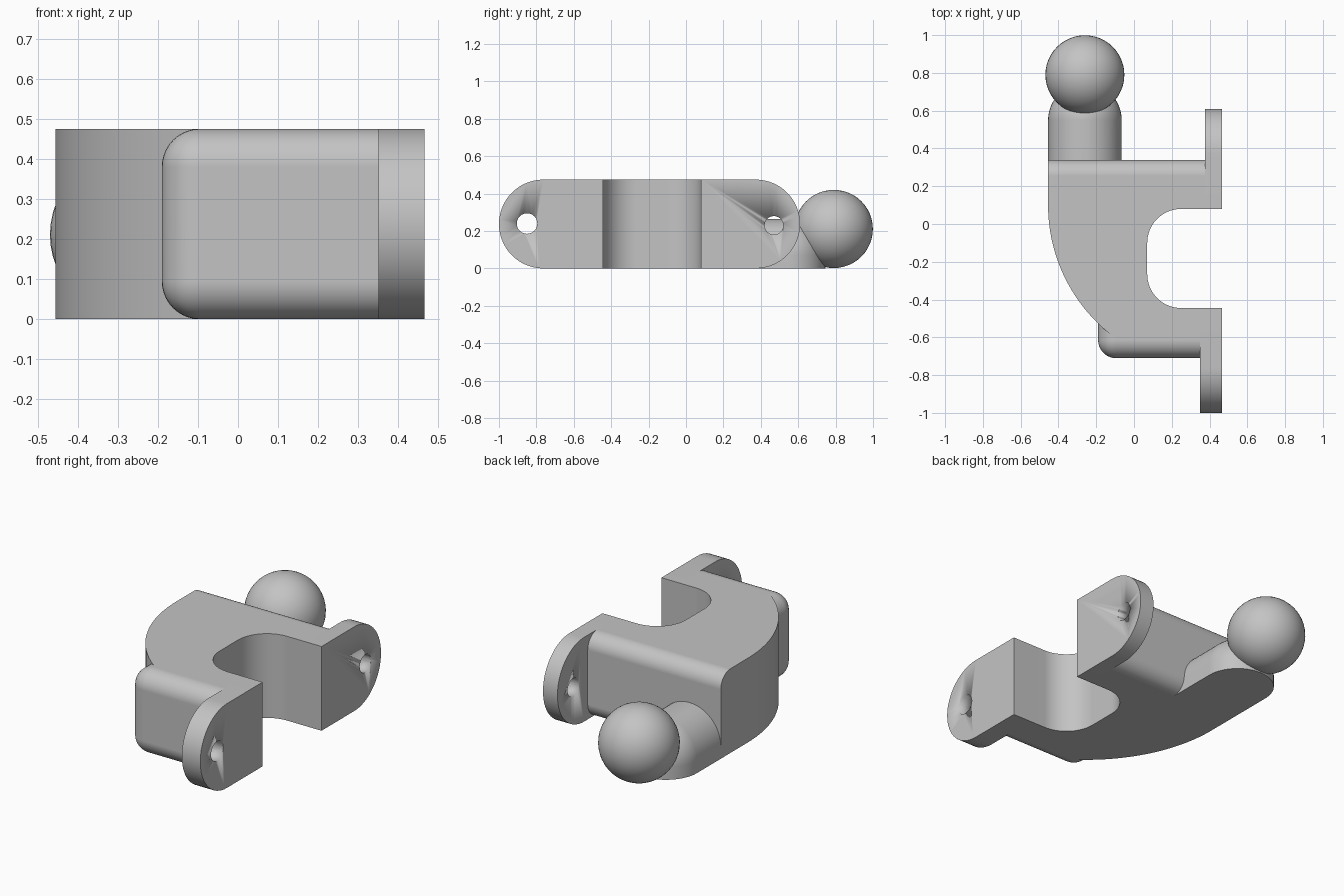
import bpy, bmesh, math
from mathutils import Vector, Matrix

if "Cube" in bpy.data.objects:
    bpy.data.objects.remove(bpy.data.objects["Cube"])

HEIGHT = 0.475

grey = bpy.data.materials.new("plain_grey")
grey.use_nodes = True
grey.diffuse_color = (0.55, 0.55, 0.55, 1)
grey.node_tree.nodes["Principled BSDF"].inputs["Base Color"].default_value = (0.55, 0.55, 0.55, 1)


def finish(name, bm, weighted=True):
    """Turn a bmesh into a named, smooth shaded object."""
    bmesh.ops.recalc_face_normals(bm, faces=bm.faces)
    mesh = bpy.data.meshes.new(name)
    bm.to_mesh(mesh)
    bm.free()
    mesh.materials.append(grey)
    obj = bpy.data.objects.new(name, mesh)
    bpy.context.collection.objects.link(obj)
    bpy.ops.object.select_all(action='DESELECT')
    obj.select_set(True)
    bpy.context.view_layer.objects.active = obj
    bpy.ops.object.shade_smooth_by_angle(angle=math.radians(35))
    if weighted:
        mod = obj.modifiers.new("even_shading", 'WEIGHTED_NORMAL')
        mod.keep_sharp = True
    return obj


def arc(cx, cy, r, start, end, steps=16):
    """Points along an arc, angles in degrees."""
    angles = [math.radians(start + (end - start) * i / steps) for i in range(steps + 1)]
    return [(cx + r * math.cos(a), cy + r * math.sin(a)) for a in angles]


def prism(points, direction):
    """Extrude a closed outline of 3D points."""
    bm = bmesh.new()
    face = bm.faces.new([bm.verts.new(p) for p in points])
    new = bmesh.ops.extrude_face_region(bm, geom=[face])["geom"]
    bmesh.ops.translate(bm, vec=direction, verts=[v for v in new if isinstance(v, bmesh.types.BMVert)])
    return bm


def round_edges(bm, rule, radius):
    """Fillet every edge whose two ends satisfy the rule."""
    edges = [e for e in bm.edges if rule(e.verts[0].co, e.verts[1].co)]
    bmesh.ops.bevel(bm, geom=edges, offset=radius, segments=10, profile=0.5, affect='EDGES')


# Curved bracket body with a rounded cutout on its left side
outline = [(0.375, 0.34), (-0.455, 0.34)]
outline += arc(0.419, 0.1, 0.874, 180, 234.3, 28)
outline += [(0.35, -0.61), (0.35, -0.445)]
outline += arc(0.25, -0.265, 0.18, 270, 180)
outline += arc(0.25, -0.10, 0.18, 180, 90)
outline += [(0.375, 0.08)]
bm = prism([(x, y, 0) for x, y in outline], (0, 0, HEIGHT))
round_edges(bm, lambda a, b: min(a.y, b.y) > 0.33 and abs(a.z - b.z) < 0.01, 0.085)
finish("bracket_body", bm)

# Rounded front block
bm = bmesh.new()
bmesh.ops.create_cube(bm, size=1, matrix=Matrix.Translation((0.08, -0.585, HEIGHT / 2))
                      @ Matrix.Diagonal((0.54, 0.25, HEIGHT, 1)))
round_edges(bm, lambda a, b: max(a.x, b.x) < -0.1 and max(a.y, b.y) < -0.5
            or max(a.x, b.x) < -0.1 and abs(a.z - b.z) < 0.01 and abs(a.y - b.y) > 0.1
            or max(a.y, b.y) < -0.5 and abs(a.z - b.z) < 0.01, 0.095)
finish("front_block", bm)


# Mounting ears with a pin hole
def ear(name, x0, x1, root, tip, hole_y, hole_z, hole_r):
    r = HEIGHT / 2
    s = 1 if tip > root else -1
    shape = [(root, HEIGHT), (root, 0)]
    shape += [(tip - s * r + s * y, z) for y, z in arc(0, r, r, -90, 90, 32)]
    obj = finish(name, prism([(x0, y, z) for y, z in shape], (x1 - x0, 0, 0)), False)
    hole = [(x0 - 0.1, y, z) for y, z in arc(hole_y, hole_z, hole_r, 0, 345, 23)]
    cutter = finish(name + "_cutter", prism(hole, (x1 - x0 + 0.2, 0, 0)), False)
    cutter.hide_render = True
    mod = obj.modifiers.new("pin_hole", 'BOOLEAN')
    mod.operation = 'DIFFERENCE'
    mod.solver = 'EXACT'
    mod.object = cutter
    bpy.context.view_layer.objects.active = obj
    bpy.ops.object.modifier_apply(modifier=mod.name)
    bpy.data.objects.remove(cutter)


ear("front_ear", 0.35, 0.465, -0.445, -1.0, -0.85, 0.24, 0.055)
ear("back_ear", 0.375, 0.465, 0.08, 0.61, 0.47, 0.23, 0.05)

# Round-topped neck with a domed end, flat underneath
NECK_R, NECK_Z = 0.195, 0.07
bm = bmesh.new()
bmesh.ops.create_uvsphere(bm, u_segments=48, v_segments=24, radius=NECK_R)
dome = [v.co.copy() for v in bm.verts if v.co.z > -0.001]
bm.clear()
for p in dome:
    for y in (0.2, 0.55):
        bm.verts.new(p + Vector((-0.26, y, NECK_Z)))
        if p.z < 0.001:
            bm.verts.new(p + Vector((-0.26, y, -p.z)))
bmesh.ops.convex_hull(bm, input=bm.verts)
bmesh.ops.dissolve_limit(bm, angle_limit=0.01, verts=bm.verts, edges=bm.edges)
finish("ball_neck", bm)

# Hitch ball
bm = bmesh.new()
bmesh.ops.create_uvsphere(bm, u_segments=48, v_segments=24, radius=0.209,
                          matrix=Matrix.Translation((-0.26, 0.79, 0.211)))
finish("ball", bm, False)
